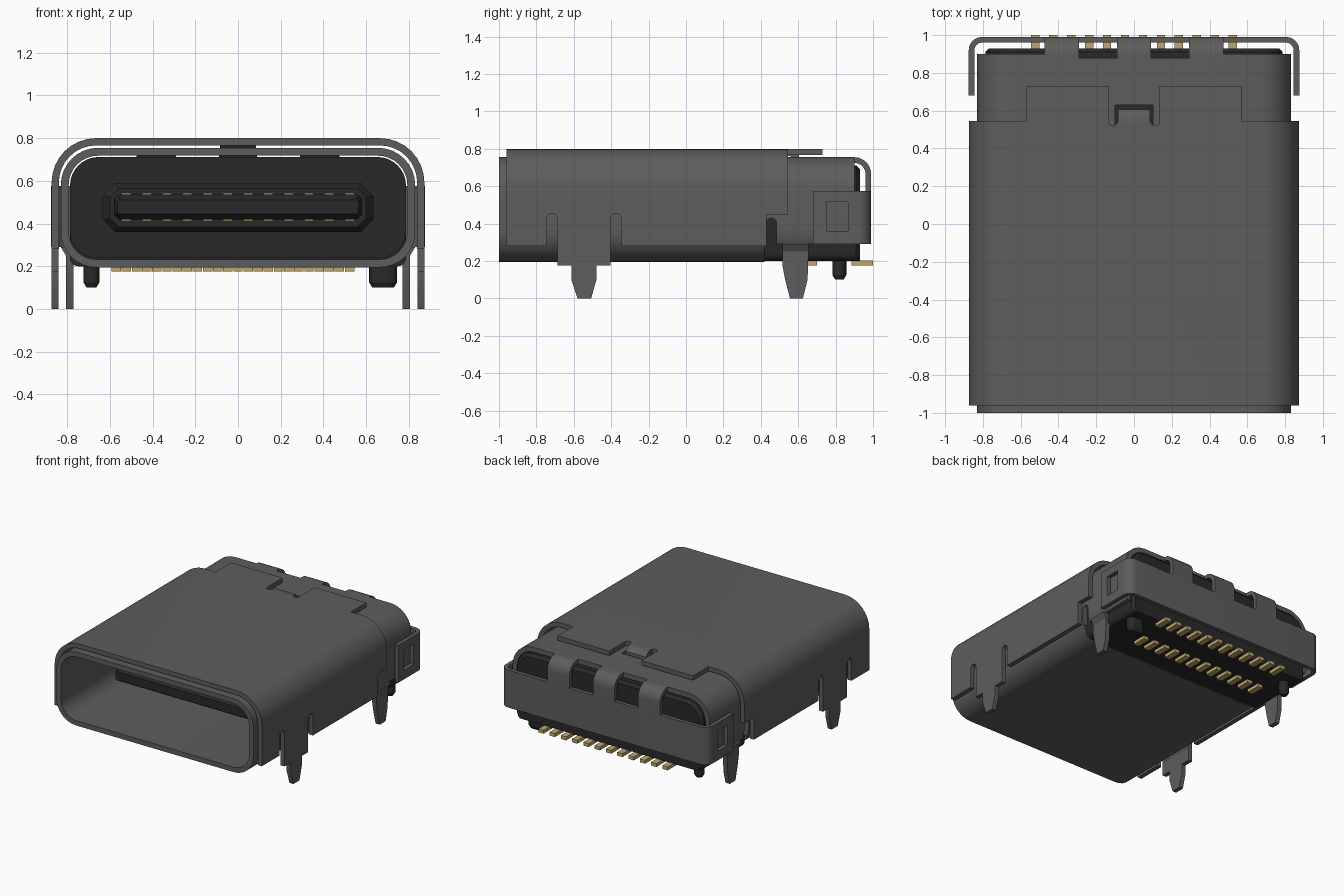
import bpy
import bmesh
from math import sin, cos, radians

cube = bpy.data.objects.get("Cube")
if cube:
    bpy.data.objects.remove(cube, do_unlink=True)

parts = []


def material(name, rgb, metallic=0.0):
    m = bpy.data.materials.new(name)
    m.use_nodes = True
    m.diffuse_color = (*rgb, 1)
    bsdf = m.node_tree.nodes["Principled BSDF"]
    bsdf.inputs["Base Color"].default_value = (*rgb, 1)
    bsdf.inputs["Roughness"].default_value = 0.6
    return m


STEEL = material("grey steel", (0.11, 0.11, 0.11))
PLASTIC = material("black plastic", (0.022, 0.022, 0.022))
GOLD = material("gold contact", (0.52, 0.38, 0.15))


# ---- outline helpers (2D point lists) ----
def arc(cx, cy, r, a0, a1, n=8):
    angles = [radians(a0 + (a1 - a0) * i / n) for i in range(n + 1)]
    return [(cx + r * cos(a), cy + r * sin(a)) for a in angles]


def rounded(w, lo, hi, rt, rb, n=8):
    return (arc(w - rt, hi - rt, rt, 0, 90, n) + arc(rt - w, hi - rt, rt, 90, 180, n)
            + arc(rb - w, lo + rb, rb, 180, 270, n) + arc(w - rb, lo + rb, rb, 270, 360, n))


def bent_strip(w, end, top, r, t):
    """U-shaped sheet section, open towards the lower end."""
    def path(w, top, r):
        return [(w, end)] + arc(w - r, top - r, r, 0, 90) + arc(r - w, top - r, r, 90, 180) + [(-w, end)]
    return path(w, top, r) + path(w - t, top - t, r - t)[::-1]


def slot(c, base, tip, r):
    """Slot outline from base to a round tip."""
    s = 1 if tip > base else -1
    return [(c - r, base)] + arc(c, tip - s * r, r, 180, 180 - s * 180) + [(c + r, base)]


# ---- solid helpers ----
def loft(name, sections, axis, mat, keep=True):
    """Join outlines of equal size, given as (position, points), along an axis."""
    place = {"x": lambda u, v, w: (w, u, v), "y": lambda u, v, w: (u, w, v),
             "z": lambda u, v, w: (u, v, w)}[axis]
    bm = bmesh.new()
    rings = [[bm.verts.new(place(u, v, pos)) for u, v in pts] for pos, pts in sections]
    bm.faces.new(rings[0])
    bm.faces.new(rings[-1])
    for a, b in zip(rings, rings[1:]):
        for i in range(len(a)):
            j = (i + 1) % len(a)
            bm.faces.new((a[i], a[j], b[j], b[i]))
    bmesh.ops.recalc_face_normals(bm, faces=bm.faces)
    mesh = bpy.data.meshes.new(name)
    bm.to_mesh(mesh)
    bm.free()
    mesh.materials.append(mat)
    ob = bpy.data.objects.new(name, mesh)
    bpy.context.collection.objects.link(ob)
    if keep:
        parts.append(ob)
    return ob


def prism(name, pts, axis, lo, hi, mat, keep=True):
    return loft(name, [(lo, pts), (hi, pts)], axis, mat, keep)


def box(name, x, y, z, mat, keep=True):
    pts = [(x[0], y[0]), (x[1], y[0]), (x[1], y[1]), (x[0], y[1])]
    return prism(name, pts, "z", z[0], z[1], mat, keep)


def cut(ob, cutter):
    mod = ob.modifiers.new("cut", "BOOLEAN")
    mod.operation = "DIFFERENCE"
    mod.solver = "EXACT"
    mod.object = cutter
    bpy.context.view_layer.objects.active = ob
    bpy.ops.object.modifier_apply(modifier=mod.name)
    bpy.data.objects.remove(cutter, do_unlink=True)


def cut_box(ob, x, y, z):
    cut(ob, box("cutter", x, y, z, STEEL, False))


def cut_prism(ob, pts, axis, lo, hi):
    cut(ob, prism("cutter", pts, axis, lo, hi, STEEL, False))


# ---- inner shell ----
shell = prism("inner_shell", rounded(0.83, 0.195, 0.755, 0.175, 0.165), "y", -1, 0.9, STEEL)
cut_prism(shell, rounded(0.793, 0.232, 0.718, 0.138, 0.13), "y", -1.1, 1.1)
cut_box(shell, (-1, 1), (0.42, 1), (0, 0.29))
cut_prism(shell, slot(0.457, 0.2, 0.43, 0.027), "x", -1, 1)
cut_box(shell, (-0.1, 0.1), (0.5, 0.63), (0.65, 0.9))
for s in (-1, 1):
    cut_box(shell, sorted((s * 0.09, s * 0.29)), (0.88, 1), (0.65, 0.9))

# ---- outer cover with stepped rear edge and spring tab ----
cover = prism("outer_cover", bent_strip(0.873, 0.28, 0.8, 0.208, 0.034), "y", -0.96, 0.73, STEEL)
cut_box(cover, (-1, 1), (0.43, 1), (0, 0.45))
cut_box(cover, (-0.12, 0.12), (0.54, 1), (0.7, 1))
for s in (-1, 1):
    cut_box(cover, sorted((s * 0.57, s)), (0.545, 1), (0.2, 1))
    cut_prism(cover, slot(s * 0.113, 0.9, 0.52, 0.022), "z", 0.7, 1)
for y in (-0.717, -0.375):
    cut_prism(cover, slot(y, 0.2, 0.455, 0.029), "x", -1, 1)
prism("spring_tab", [(0.54, 0.8), (0.57, 0.795), (0.605, 0.765), (0.605, 0.725), (0.57, 0.755), (0.54, 0.766)],
      "x", -0.085, 0.085, STEEL)

# ---- mounting legs ----
FRONT_LEG = [(-0.688, 0.28), (-0.688, 0.175), (-0.613, 0.175), (-0.613, 0.1), (-0.58, 0),
             (-0.507, 0), (-0.479, 0.1), (-0.479, 0.175), (-0.404, 0.175), (-0.404, 0.28)]
REAR_LEG = [(0.515, 0.25), (0.515, 0.18), (0.53, 0.1), (0.556, 0), (0.625, 0), (0.65, 0.1), (0.655, 0.25)]
for side, s in (("left", 1), ("right", -1)):
    prism(side + "_front_leg", FRONT_LEG, "x", s * 0.84, s * 0.873, STEEL)
    prism(side + "_rear_leg", REAR_LEG, "x", s * 0.77, s * 0.806, STEEL)
    prism(side + "_rear_leg_bend", [(s * 0.83, 0.29), (s * 0.794, 0.29), (s * 0.77, 0.25), (s * 0.806, 0.25)],
          "y", 0.515, 0.655, STEEL)

# ---- rear bracket and the straps that carry it ----
bracket = prism("rear_bracket", bent_strip(0.875, 0.68, 0.99, 0.07, 0.03), "z", 0.29, 0.575, STEEL)
cut_box(bracket, (-1, 1), (0.75, 0.865), (0.36, 0.515))
strap = [(0.9, 0.755)] + arc(0.9, 0.665, 0.09, 90, 0) + [(0.99, 0.575), (0.96, 0.575)] \
    + arc(0.9, 0.665, 0.06, 0, 90) + [(0.9, 0.72)]
for name, lo, hi in (("right", -0.475, -0.29), ("middle", -0.09, 0.09), ("left", 0.29, 0.475)):
    prism(name + "_strap", strap, "x", lo, hi, STEEL)

# ---- plastic body ----
loft("front_insert", [(0.3, rounded(0.787, 0.238, 0.712, 0.135, 0.125)),
                      (0.43, rounded(0.787, 0.238, 0.712, 0.135, 0.125))], "y", PLASTIC)
loft("rear_insert", [(0.42, rounded(0.787, 0.2, 0.712, 0.135, 0.04)),
                     (0.91, rounded(0.787, 0.2, 0.712, 0.135, 0.04)),
                     (0.93, rounded(0.767, 0.2, 0.69, 0.12, 0.03))], "y", PLASTIC)
loft("tongue_base", [(0.08, rounded(0.6, 0.385, 0.565, 0.04, 0.04, 1)),
                     (0.12, rounded(0.635, 0.36, 0.59, 0.06, 0.06, 1)),
                     (0.31, rounded(0.635, 0.36, 0.59, 0.06, 0.06, 1))], "y", PLASTIC)
loft("tongue", [(-0.67, rounded(0.565, 0.445, 0.51, 0.01, 0.01, 1)),
                (-0.63, rounded(0.58, 0.42, 0.535, 0.02, 0.02, 1)),
                (0.1, rounded(0.58, 0.42, 0.535, 0.02, 0.02, 1))], "y", PLASTIC)

# ---- locating posts: one round, one oblong ----
for name, cx, half in (("right_post", -0.686, 0.0), ("left_post", 0.68, 0.028)):
    def oval(r):
        return arc(cx + half, 0.82, r, -90, 90) + arc(cx - half - 0.001, 0.82, r, 90, 270)
    loft(name, [(0.1, oval(0.022)), (0.125, oval(0.037)), (0.22, oval(0.037))], "z", PLASTIC)

# ---- contacts on the tongue and solder pins below ----
for i in range(12):
    x = -0.5225 + 0.095 * i
    span = (x - 0.022, x + 0.022)
    box(f"upper_contact_{i + 1}", span, (-0.6, 0.09), (0.53, 0.543), GOLD)
    box(f"lower_contact_{i + 1}", span, (-0.6, 0.09), (0.412, 0.425), GOLD)
    box(f"rear_pin_{i + 1}", span, (0.885, 1), (0.176, 0.202), GOLD)
    front = (span[0] - 0.0475, span[1] - 0.0475)
    box(f"front_pin_{i + 1}", front, (0.59, 0.7), (0.176, 0.202), GOLD)

# ---- smooth bends, sharp edges ----
bpy.ops.object.select_all(action="DESELECT")
for ob in parts:
    ob.select_set(True)
bpy.context.view_layer.objects.active = shell
bpy.ops.object.shade_smooth_by_angle(angle=radians(30))
